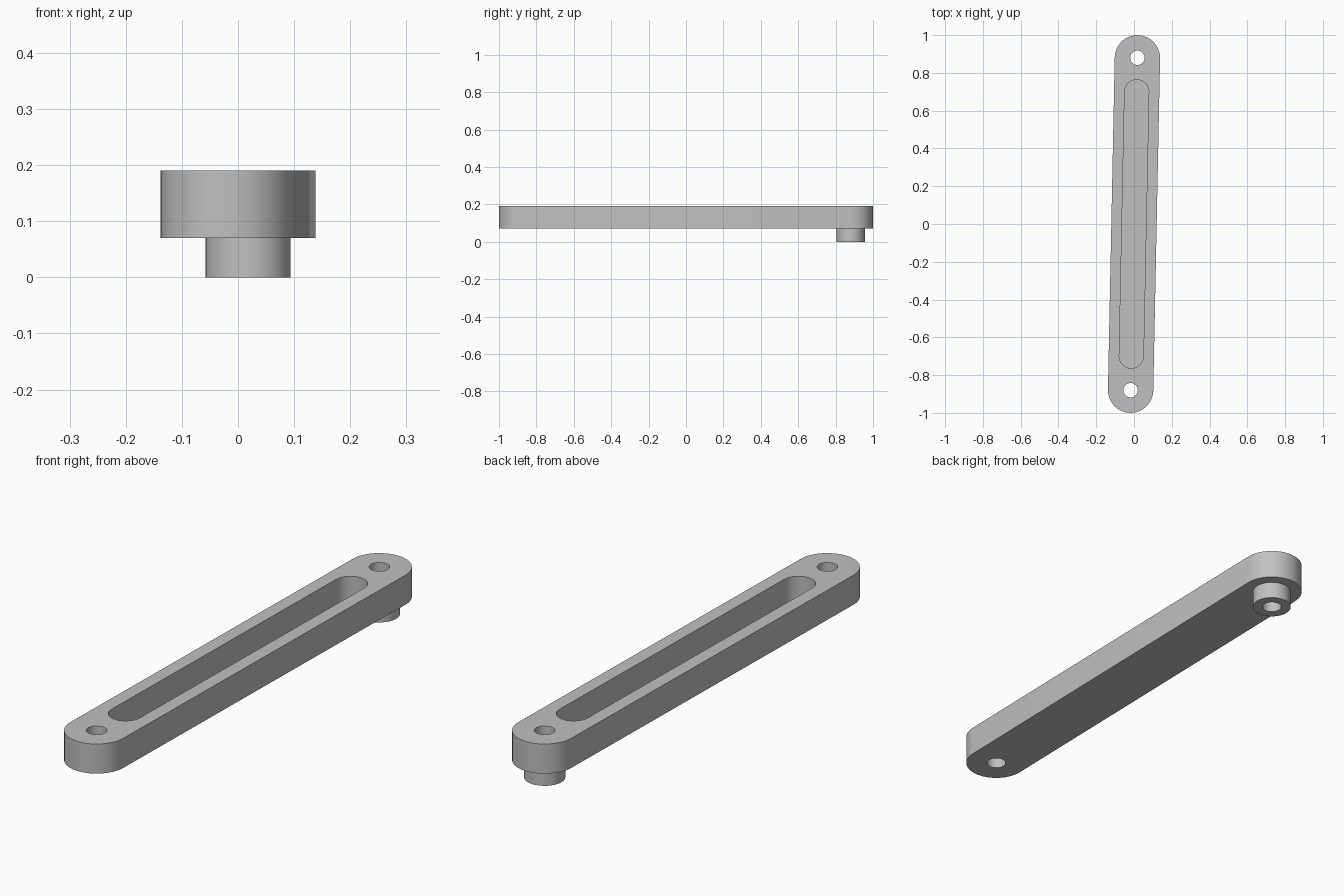
import bpy, bmesh, math
from mathutils import Vector

if "Cube" in bpy.data.objects:
    bpy.data.objects.remove(bpy.data.objects["Cube"])

grey = bpy.data.materials.new("plain grey")
grey.use_nodes = True
colour = (0.53, 0.53, 0.53, 1)
grey.diffuse_color = colour
grey.node_tree.nodes["Principled BSDF"].inputs["Base Color"].default_value = colour

BACK = Vector((0.018, 0.88))      # axis of the pivot end
ARM_R, SLOT_R, PIN_R, HOLE_R = 0.12, 0.064, 0.076, 0.038
ARM_LOW, ARM_HIGH, SLOT_FLOOR = 0.07, 0.19, 0.085
HALF_TURN = 16                    # segments per half circle


def prism(name, start, end, radius, low, high):
    """Extruded round-ended outline between two centres (a cylinder if they match)."""
    bm = bmesh.new()
    heading = math.atan2(BACK.y, BACK.x)
    points = []
    for centre, turn in ((end, -math.pi / 2), (start, math.pi / 2)):
        for i in range(HALF_TURN + 1):
            if start == end and i == HALF_TURN:
                continue
            a = heading + turn + math.pi * i / HALF_TURN
            points.append((centre.x + radius * math.cos(a),
                           centre.y + radius * math.sin(a), low))
    face = bm.faces.new([bm.verts.new(p) for p in points])
    top = bmesh.ops.extrude_face_region(bm, geom=[face])["geom"]
    bmesh.ops.translate(bm, vec=(0, 0, high - low),
                        verts=[v for v in top if isinstance(v, bmesh.types.BMVert)])
    bmesh.ops.recalc_face_normals(bm, faces=bm.faces)
    mesh = bpy.data.meshes.new(name)
    bm.to_mesh(mesh)
    bm.free()
    mesh.materials.append(grey)
    obj = bpy.data.objects.new(name, mesh)
    bpy.context.collection.objects.link(obj)
    return obj


def cut(target, cutter):
    mod = target.modifiers.new("cut", "BOOLEAN")
    mod.operation, mod.solver, mod.object = "DIFFERENCE", "EXACT", cutter
    bpy.ops.object.select_all(action="DESELECT")
    target.select_set(True)
    bpy.context.view_layer.objects.active = target
    bpy.ops.object.modifier_apply(modifier=mod.name)


# Arm and the pivot boss under its back end
arm = prism("link_arm", -BACK, BACK, ARM_R, ARM_LOW, ARM_HIGH)
boss = prism("pivot_boss", BACK, BACK, PIN_R, 0, ARM_LOW)

# Long pocket, open at the top, and a through hole at each end
pocket = prism("pocket_cutter", BACK * -0.795, BACK * 0.795, SLOT_R, SLOT_FLOOR, 0.3)
back_hole = prism("back_hole_cutter", BACK, BACK, HOLE_R, -0.1, 0.3)
front_hole = prism("front_hole_cutter", -BACK, -BACK, HOLE_R, -0.1, 0.3)
for cutter in (pocket, back_hole, front_hole):
    cut(arm, cutter)
cut(boss, back_hole)

for cutter in (pocket, back_hole, front_hole):
    bpy.data.objects.remove(cutter)

# Smooth curved walls, sharp rims
for obj in (arm, boss):
    bpy.ops.object.select_all(action="DESELECT")
    obj.select_set(True)
    bpy.context.view_layer.objects.active = obj
    bpy.ops.object.shade_smooth_by_angle(angle=math.radians(30))
